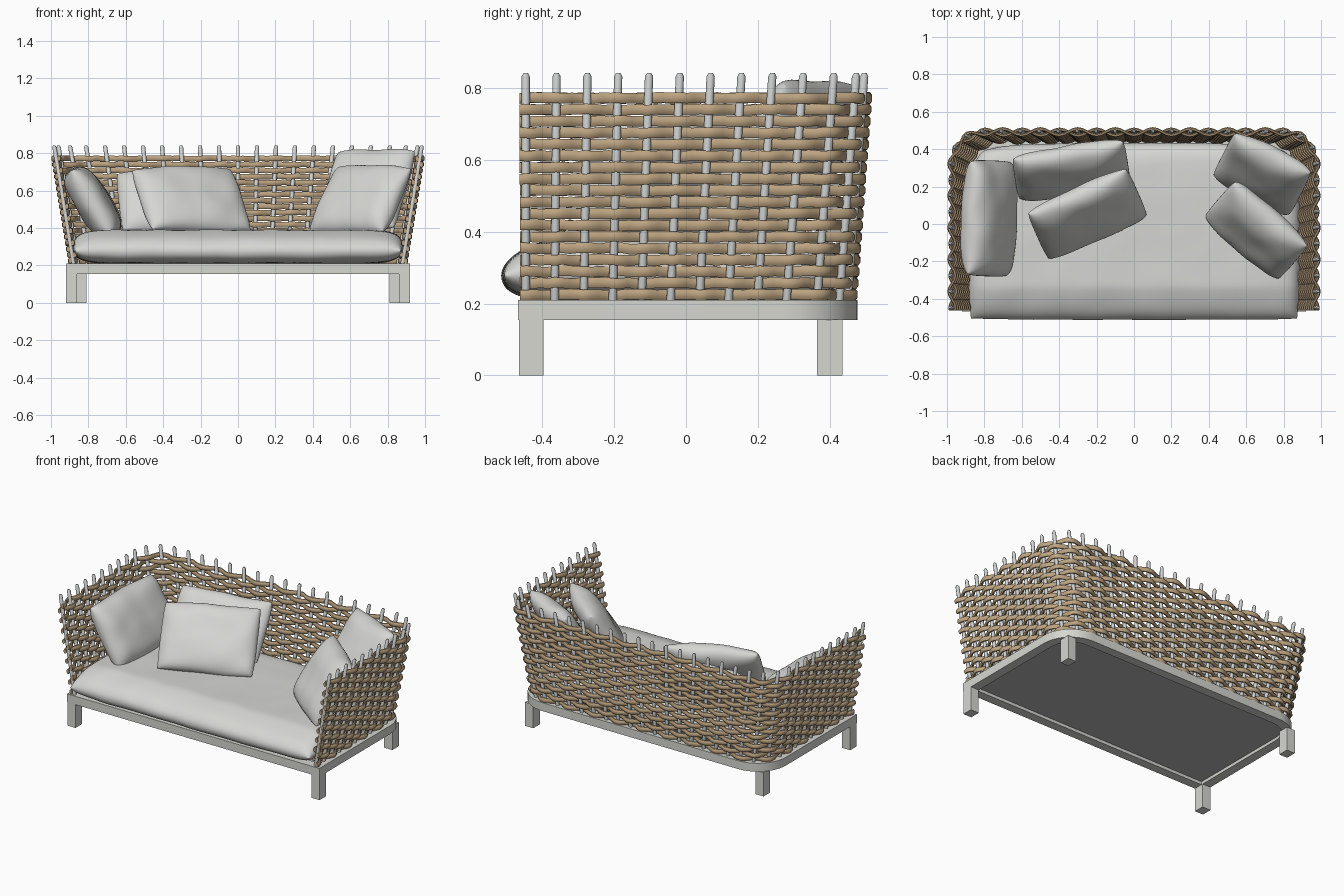
import bpy, bmesh, random
from math import sin, cos, pi, radians
from mathutils import Vector, noise

random.seed(4)
if "Cube" in bpy.data.objects:
    bpy.data.objects.remove(bpy.data.objects["Cube"], do_unlink=True)


def material(name, r, g, b):
    m = bpy.data.materials.new(name)
    m.use_nodes = True
    m.diffuse_color = (r, g, b, 1)
    m.node_tree.nodes["Principled BSDF"].inputs["Base Color"].default_value = (r, g, b, 1)
    return m


FABRIC = material("light grey fabric", 0.67, 0.67, 0.65)
FRAME = material("warm grey frame", 0.68, 0.68, 0.64)
METAL = material("grey post", 0.64, 0.66, 0.65)
RATTAN = material("tan rattan", 0.51, 0.37, 0.22)
PANEL = material("mid grey panel", 0.47, 0.47, 0.47)


def finish(name, bm, mat, smooth_angle=None):
    bmesh.ops.recalc_face_normals(bm, faces=bm.faces)
    mesh = bpy.data.meshes.new(name)
    bm.to_mesh(mesh)
    bm.free()
    mesh.materials.append(mat)
    ob = bpy.data.objects.new(name, mesh)
    bpy.context.collection.objects.link(ob)
    if smooth_angle:
        bpy.ops.object.select_all(action='DESELECT')
        ob.select_set(True)
        bpy.context.view_layer.objects.active = ob
        bpy.ops.object.shade_smooth_by_angle(angle=radians(smooth_angle))
    return ob


def loft(bm, rings, closed=False):
    """Skin a list of equal point rings; cap the ends unless closed."""
    loops = [[bm.verts.new(p) for p in ring] for ring in rings]
    n = len(loops[0])
    pairs = list(zip(loops, loops[1:]))
    if closed:
        pairs.append((loops[-1], loops[0]))
    for a, b in pairs:
        for i in range(n):
            j = (i + 1) % n
            bm.faces.new((a[i], a[j], b[j], b[i]))
    if not closed:
        bm.faces.new(loops[0])
        bm.faces.new(loops[-1])


def box(name, x0, x1, y0, y1, z0, z1, mat):
    bm = bmesh.new()
    loft(bm, [[(x0, y0, z), (x1, y0, z), (x1, y1, z), (x0, y1, z)] for z in (z0, z1)])
    return finish(name, bm, mat)


# Base frame with rounded back corners
def outline(hx, front, back, r, steps=10):
    pts = [(-hx, front), (hx, front)]
    for sx, start in ((1, 0), (-1, pi / 2)):
        for i in range(steps + 1):
            a = start + pi / 2 * i / steps
            pts.append((sx * (hx - r) + r * cos(a), back - r + r * sin(a)))
    return pts


outer = outline(0.92, -0.467, 0.477, 0.205)
inner = outline(0.86, -0.407, 0.417, 0.145)
bm = bmesh.new()
loft(bm, [[(*o, 0.155), (*o, 0.21), (*i, 0.21), (*i, 0.155)] for o, i in zip(outer, inner)], closed=True)
finish("base_frame", bm, FRAME, 30)

bm = bmesh.new()
loft(bm, [[(*p, z) for p in inner] for z in (0.175, 0.205)])
finish("base_panel", bm, PANEL)

# Legs
for side, s in (("left", 1), ("right", -1)):
    for end, x0, x1, y0, y1 in (("front", 0.86, 0.92, -0.465, -0.397), ("back", 0.81, 0.87, 0.365, 0.435)):
        box(f"{end}_{side}_leg", min(s * x0, s * x1), max(s * x0, s * x1), y0, y1, 0, 0.156, FRAME)


# Wall path: k counts posts along arm, corner, back, corner, arm
ARM, CORNER, BACK = 9, 3, 16
COUNT = 2 * (ARM + CORNER) + BACK


def wall(k, z):
    """Point on the leaning wall and its outward direction."""
    if k > COUNT / 2:
        p, n = wall(COUNT - k, z)
        return Vector((-p.x, p.y, p.z)), Vector((-n.x, n.y, 0))
    t = (z - 0.21) / 0.57
    hx, hy, r, front = 0.88 + 0.093 * t, 0.45 + 0.042 * t, 0.17, -0.446
    if k <= ARM:
        y = front + (hy - r - front) * k / ARM
        return Vector((hx, y, z)), Vector((1, 0, 0))
    if k <= ARM + CORNER:
        a = (k - ARM) / CORNER * pi / 2
        n = Vector((cos(a), sin(a), 0))
        return Vector((hx - r, hy - r, z)) + n * r, n
    f = (k - ARM - CORNER) / (BACK / 2)
    return Vector(((hx - r) * (1 - f), hy, z)), Vector((0, 1, 0))


# Upright posts with chamfered tips
bm = bmesh.new()
for k in range(COUNT + 1):
    rings = []
    for z, r in ((0.2, 0.0115), (0.832, 0.0115), (0.842, 0.006)):
        c = wall(k, z)[0]
        rings.append([c + Vector((r * cos(a * pi / 4), r * sin(a * pi / 4), 0)) for a in range(8)])
    loft(bm, rings)
finish("wall_posts", bm, METAL, 50)

# Woven strands passing alternately outside and inside the posts
ROWS, STEPS = 18, 4
bm = bmesh.new()
for row in range(ROWS):
    z0 = 0.225 + row * 0.547 / (ROWS - 1)
    rings = []
    ks = [-0.2] + [i / STEPS for i in range(COUNT * STEPS + 1)] + [COUNT + 0.2]
    for k in ks:
        p, n = wall(k, z0)
        wave = 0.017 * cos(pi * k) * (-1) ** row
        c = p + n * wave + Vector((0, 0, random.uniform(-0.002, 0.002)))
        rings.append([c + n * (0.0105 * cos(a * pi / 4 + pi / 8)) + Vector((0, 0, 0.0158 * sin(a * pi / 4 + pi / 8)))
                      for a in range(8)])
    loft(bm, rings)
finish("woven_wall", bm, RATTAN, 50)


# Cushions: two domed sheets welded along the rim
def domed_sheets(size, powers, corner, back_corner, res):
    w, h, t = size
    bm = bmesh.new()
    for side in (1, -1):
        made = bmesh.ops.create_grid(bm, x_segments=res, y_segments=res, size=1)["verts"]
        for v in made:
            u, q = sin(v.co.x * pi / 2), sin(v.co.y * pi / 2)
            dome = max(0, (1 - abs(u) ** powers[0]) * (1 - abs(q) ** powers[1])) ** 0.5
            cut = (back_corner if q > 0 else corner) * u ** 4 * q ** 4
            v.co = (u * w / 2 * (1 - cut), q * h / 2 * (1 - cut), side * t / 2 * dome)
    bmesh.ops.remove_doubles(bm, verts=bm.verts, dist=0.0004)
    return bm


def wrinkle(bm, amount, loc):
    offset = Vector(loc) * 3
    for v in bm.verts:
        v.co.z += amount * noise.noise(v.co * 7 + offset)
        v.co.y += amount * noise.noise(v.co * 5 - offset)


# Seat cushion, its front edge drooping over the frame
seat = domed_sheets((1.77, 0.945, 0.18), (16, 10), 0.015, 0.09, 48)
for v in seat.verts:
    droop = min(1, max(0, (-v.co.y - 0.3) / 0.16))
    if v.co.z > 0:
        v.co.z *= 1 - 0.25 * droop
    v.co.z -= 0.022 * droop * max(0, 1 + min(0, v.co.z) / 0.09)
wrinkle(seat, 0.004, (0, 0, 0))
finish("seat_cushion", seat, FABRIC, 60).location = (0, -0.04, 0.3)


# Loose pillows leaning back by tilt and turned by yaw
def pillow(name, size, loc, tilt, yaw):
    bm = domed_sheets(size, (4, 4), 0.03, 0.03, 30)
    wrinkle(bm, 0.01, loc)
    ob = finish(name, bm, FABRIC, 60)
    ob.location = loc
    ob.rotation_euler = (radians(90 - tilt), 0, radians(yaw))


pillow("right_arm_pillow", (0.62, 0.42, 0.18), (-0.775, 0.03, 0.535), 32, 88)
pillow("back_pillow", (0.61, 0.39, 0.15), (-0.335, 0.285, 0.535), 35, 9)
pillow("right_front_pillow", (0.59, 0.43, 0.15), (-0.25, 0.055, 0.55), 39, 24)
pillow("left_back_pillow", (0.47, 0.49, 0.15), (0.685, 0.268, 0.605), 32, -27)
pillow("left_front_pillow", (0.53, 0.43, 0.16), (0.655, -0.035, 0.55), 34, -41)
